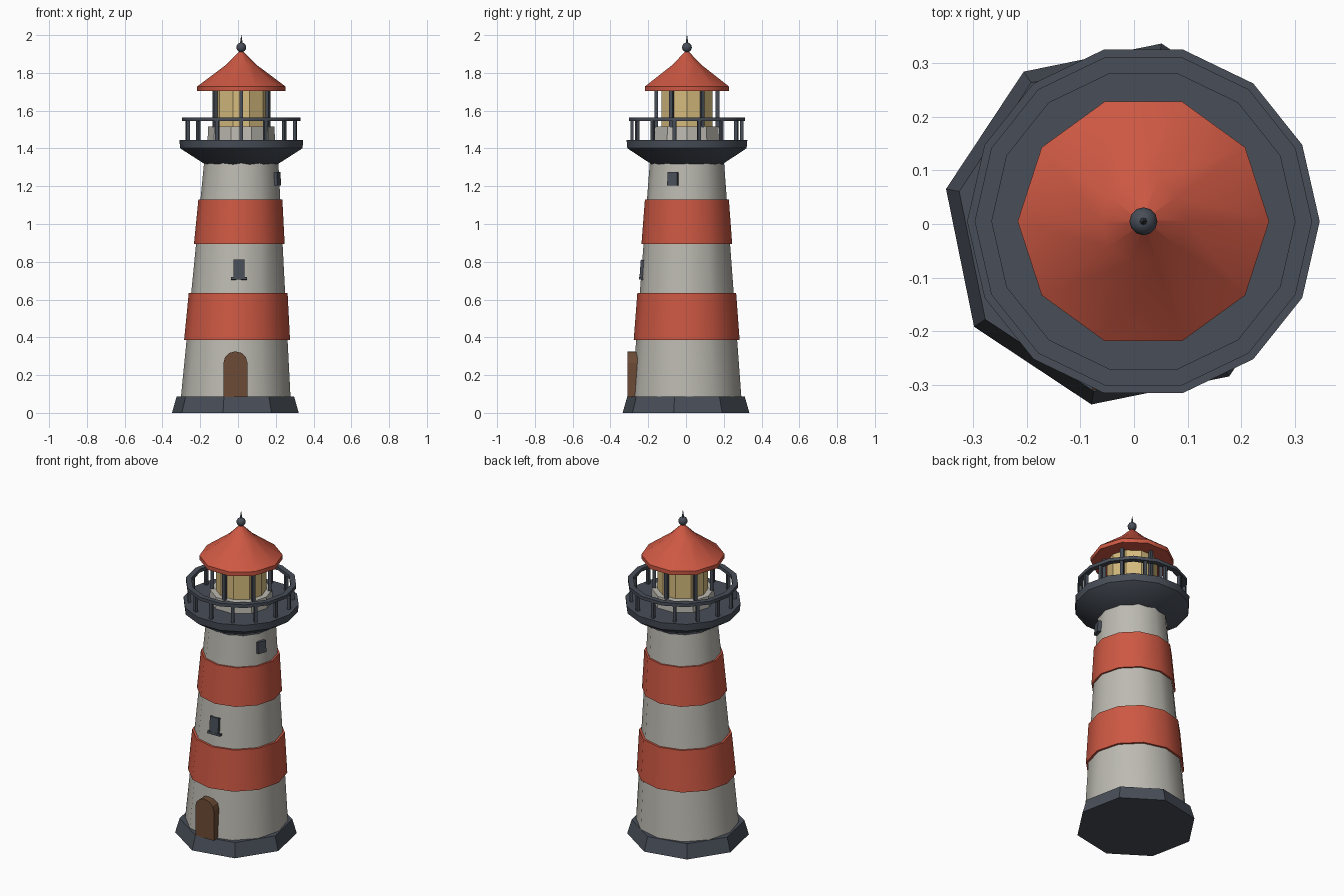
import bpy, bmesh, math
from mathutils import Matrix, Vector

if "Cube" in bpy.data.objects:
    bpy.data.objects.remove(bpy.data.objects["Cube"])


def srgb(r, g, b):
    f = lambda c: c / 12.92 if c <= 0.04045 else ((c + 0.055) / 1.055) ** 2.4
    return (f(r / 255), f(g / 255), f(b / 255), 1)


def material(name, rgb):
    m = bpy.data.materials.new(name)
    m.diffuse_color = srgb(*rgb)
    m.use_nodes = True
    m.node_tree.nodes["Principled BSDF"].inputs["Base Color"].default_value = m.diffuse_color
    return m


WHITE = material("off_white", (188, 186, 177))
RED = material("brick_red", (205, 88, 67))
SLATE = material("slate", (72, 78, 88))
GLASS = material("warm_glass", (214, 188, 126))
WOOD = material("door_brown", (108, 75, 54))


def finish(name, bm, mat, smooth=False):
    bmesh.ops.recalc_face_normals(bm, faces=bm.faces)
    me = bpy.data.meshes.new(name)
    bm.to_mesh(me)
    bm.free()
    me.materials.append(mat)
    if smooth:
        me.polygons.foreach_set("use_smooth", [True] * len(me.polygons))
        me.set_sharp_from_angle(angle=math.radians(40))
    ob = bpy.data.objects.new(name, me)
    bpy.context.collection.objects.link(ob)
    return ob


def lathe(name, rings, sides, mat, smooth=False, turn=0.0, closed=False):
    """rings: (radius, z, centre x, centre y); closed joins last ring to first."""
    bm = bmesh.new()
    loops = []
    for r, z, cx, cy in rings:
        loops.append([bm.verts.new((cx + r * math.cos(turn + math.tau * i / sides),
                                    cy + r * math.sin(turn + math.tau * i / sides), z))
                      for i in range(sides)])
    pairs = list(zip(loops, loops[1:]))
    if closed:
        pairs.append((loops[-1], loops[0]))
    else:
        bm.faces.new(loops[0])
        bm.faces.new(loops[-1])
    for a, b in pairs:
        for i in range(sides):
            j = (i + 1) % sides
            bm.faces.new((a[i], a[j], b[j], b[i]))
    return finish(name, bm, mat, smooth)


def box(name, loc, size, mat, spin=0.0, tilt=0.0):
    """Box facing outward along local x, spun about z and leaned back."""
    bm = bmesh.new()
    m = (Matrix.Translation(loc) @ Matrix.Rotation(spin, 4, 'Z')
         @ Matrix.Rotation(-tilt, 4, 'Y') @ Matrix.Diagonal((*size, 1)))
    bmesh.ops.create_cube(bm, size=1, matrix=m)
    return finish(name, bm, mat)


# The tower leans a little: centre and radius run linearly with height
def tower(z, extra=0.0):
    t = (z - 0.085) / 1.235
    return (0.29 - 0.093 * t + extra, z, -0.012 + 0.029 * t, 0.003 + 0.002 * t)


TX, TY = 0.0175, 0.005      # centre of everything at the top


def top(*profile):
    return [(r, z, TX, TY) for r, z in profile]


# Octagonal foundation
lathe("foundation", [(0.342, 0, -0.014, 0), (0.317, 0.086, -0.014, 0)], 8, SLATE,
      turn=math.radians(79))

# Tower wall and two red sleeves
lathe("tower_wall", [tower(0.08), tower(1.33)], 12, WHITE, True)
lathe("lower_red_band", [tower(0.385, 0.013), tower(0.635, 0.013)], 12, RED, True)
lathe("upper_red_band", [tower(0.895, 0.011), tower(1.13, 0.011)], 12, RED, True)

# Arched door
bm = bmesh.new()
outline = [(-0.0635, 0.084), (0.0635, 0.084)]
outline += [(0.0635 * math.cos(math.pi * i / 6), 0.265 + 0.061 * math.sin(math.pi * i / 6))
            for i in range(7)]
face = bm.faces.new([bm.verts.new((-0.0135 + x, -0.309, z)) for x, z in outline])
ext = bmesh.ops.extrude_face_region(bm, geom=[face])
bmesh.ops.translate(bm, vec=Vector((0, 0.06, 0)),
                    verts=[v for v in ext["geom"] if isinstance(v, bmesh.types.BMVert)])
finish("door", bm, WOOD)

# Windows
lean = math.radians(4.3)
box("front_window", (0.005, -0.228, 0.76), (0.03, 0.06, 0.1), SLATE, -math.pi / 2, lean)
box("front_window_sill", (0.005, -0.231, 0.711), (0.034, 0.085, 0.013), SLATE, -math.pi / 2, lean)
box("side_window", (0.203, -0.068, 1.238), (0.03, 0.055, 0.07), SLATE, math.radians(-20), lean)

# Gallery deck with flared underside
lathe("gallery_deck", top((0.19, 1.315), (0.312, 1.393), (0.324, 1.402), (0.328, 1.445)),
      14, SLATE, True)

# Railing
lathe("gallery_rail", top((0.282, 1.545), (0.314, 1.545), (0.314, 1.565), (0.282, 1.565)),
      14, SLATE, True, closed=True)
for i in range(14):
    a = math.tau * (i + 0.5) / 14
    box("baluster_%d" % (i + 1), (TX + 0.291 * math.cos(a), TY + 0.291 * math.sin(a), 1.495),
        (0.018, 0.018, 0.11), SLATE, a)

# Lantern room
lathe("lantern_base", top((0.179, 1.44), (0.175, 1.515)), 10, WHITE)
lathe("lantern_glass", top((0.142, 1.51), (0.142, 1.71)), 10, GLASS)
for i in range(6):
    a = math.radians(30 + 60 * i)
    box("lantern_post_%d" % (i + 1), (TX + 0.162 * math.cos(a), TY + 0.162 * math.sin(a), 1.61),
        (0.019, 0.019, 0.2), SLATE, a)

# Roof
lathe("roof", top((0.234, 1.703), (0.234, 1.728), (0.08, 1.843), (0.008, 1.915)), 10, RED, True)

# Finial ball and spike
bm = bmesh.new()
bmesh.ops.create_uvsphere(bm, u_segments=12, v_segments=8, radius=0.026,
                          matrix=Matrix.Translation((TX, TY, 1.935)))
finish("finial_ball", bm, SLATE, True)
lathe("finial_spike", top((0.008, 1.95), (0.0008, 2.0)), 8, SLATE)
